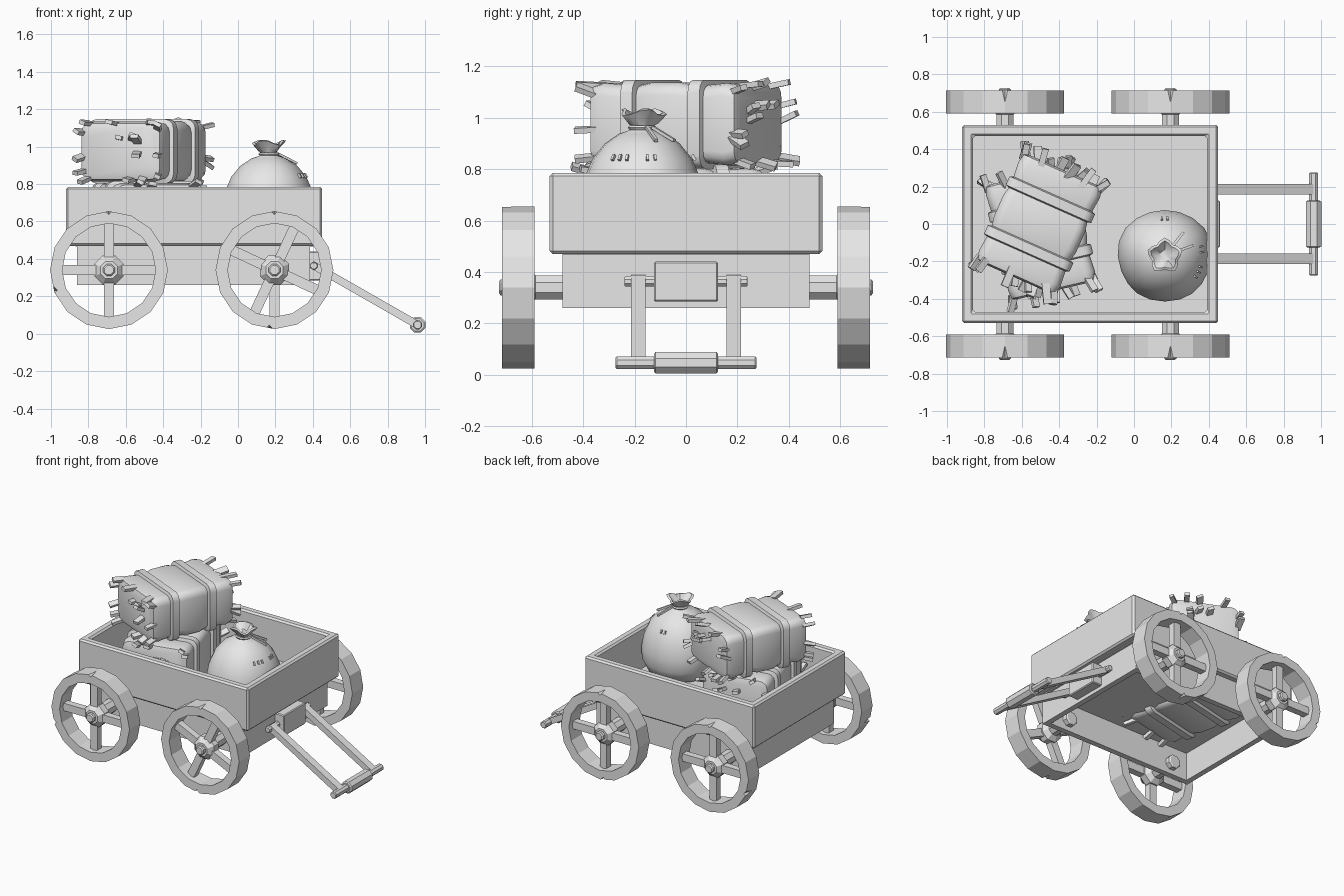
import bpy, bmesh, math, random
from math import sin, cos, pi, radians
from mathutils import Matrix, Vector, Euler

if "Cube" in bpy.data.objects:
    bpy.data.objects.remove(bpy.data.objects["Cube"], do_unlink=True)
random.seed(4)

grey = bpy.data.materials.new("plain_grey")
grey.use_nodes = True
grey.diffuse_color = (0.8, 0.8, 0.8, 1)
grey.node_tree.nodes["Principled BSDF"].inputs["Base Color"].default_value = grey.diffuse_color


def finish(name, bm, smooth=None):
    bmesh.ops.remove_doubles(bm, verts=bm.verts, dist=0.0005)
    bmesh.ops.recalc_face_normals(bm, faces=bm.faces)
    mesh = bpy.data.meshes.new(name)
    bm.to_mesh(mesh)
    bm.free()
    mesh.materials.append(grey)
    ob = bpy.data.objects.new(name, mesh)
    bpy.context.collection.objects.link(ob)
    if smooth:
        bpy.ops.object.select_all(action='DESELECT')
        bpy.context.view_layer.objects.active = ob
        ob.select_set(True)
        bpy.ops.object.shade_smooth_by_angle(angle=radians(smooth))
    return ob


def add_box(bm, center, size, rot=Matrix()):
    m = Matrix.Translation(center) @ rot @ Matrix.Diagonal((*size, 1))
    bmesh.ops.create_cube(bm, size=1, matrix=m)


def box(name, lo, hi, bevel=0):
    bm = bmesh.new()
    lo, hi = Vector(lo), Vector(hi)
    add_box(bm, (lo + hi) / 2, hi - lo)
    if bevel:
        bmesh.ops.bevel(bm, geom=bm.edges[:], offset=bevel, segments=1, affect='EDGES')
    return finish(name, bm)


def open_frame(name, lo, hi, thick):
    """Four walls with no top or bottom."""
    ob = box(name, lo, hi)
    bm = bmesh.new()
    bm.from_mesh(ob.data)
    bmesh.ops.delete(bm, geom=[f for f in bm.faces if abs(f.normal.z) > 0.5], context='FACES_ONLY')
    bm.to_mesh(ob.data)
    bm.free()
    wall = ob.modifiers.new("walls", 'SOLIDIFY')
    wall.thickness, wall.offset, wall.use_even_offset = thick, -1, True
    return ob


def loft(bm, rings, closed=False):
    """Skin a list of equal point rings, capping the ends unless closed."""
    vs = [[bm.verts.new(p) for p in ring] for ring in rings]
    n = len(vs[0])
    pairs = list(zip(vs, vs[1:])) + ([(vs[-1], vs[0])] if closed else [])
    for a, b in pairs:
        for i in range(n):
            j = (i + 1) % n
            bm.faces.new((a[i], a[j], b[j], b[i]))
    if not closed:
        bm.faces.new(vs[0])
        bm.faces.new(vs[-1])


def lathe(bm, profile, sides, matrix=Matrix(), closed=False):
    loft(bm, [[matrix @ Vector((r * cos(2 * pi * i / sides), r * sin(2 * pi * i / sides), z))
               for i in range(sides)] for r, z in profile], closed)


def rod_y(name, x, z, y0, y1, r, sides=8):
    bm = bmesh.new()
    m = Matrix.Translation((x, 0, z)) @ Matrix.Rotation(-pi / 2, 4, 'X') @ Matrix.Rotation(pi / 8, 4, 'Z')
    lathe(bm, [(r * 0.8, y0), (r, y0 + 0.006), (r, y1 - 0.006), (r * 0.8, y1)], sides, m)
    return finish(name, bm)


def chip(ob, place, radius, depth, rot):
    """Cut a small wedge out of a part."""
    bm = bmesh.new()
    m = Matrix.Translation(place) @ rot
    bmesh.ops.create_cone(bm, cap_ends=True, segments=4, radius1=radius, radius2=0.001, depth=depth, matrix=m)
    cutter = finish("chip_cutter", bm)
    mod = ob.modifiers.new("chip", 'BOOLEAN')
    mod.object, mod.operation, mod.solver = cutter, 'DIFFERENCE', 'EXACT'
    bpy.context.view_layer.objects.active = ob
    bpy.ops.object.modifier_apply(modifier=mod.name)
    bpy.data.objects.remove(cutter, do_unlink=True)


# Cart body, floor and hollow under-frame
body = open_frame("cart_walls", (-0.92, -0.53, 0.47), (0.45, 0.53, 0.785), 0.06)
edge = body.modifiers.new("worn_edges", 'BEVEL')
edge.width, edge.segments = 0.012, 1
open_frame("under_frame", (-0.86, -0.48, 0.26), (0.385, 0.48, 0.475), 0.04)
box("cart_floor", (-0.87, -0.48, 0.465), (0.4, 0.48, 0.49))

# Wheels with hubs, spokes and stub axles
for end, x, turn in (("rear", -0.69, 0), ("front", 0.195, 65)):
    for side, s in (("right", -1), ("left", 1)):
        m = Matrix.Translation((x, 0, 0.34)) @ Matrix.Rotation(-s * pi / 2, 4, 'X')
        bm = bmesh.new()
        lathe(bm, [(0.315, 0.59), (0.315, 0.715), (0.25, 0.715), (0.25, 0.59)], 16, m, closed=True)
        rim = finish(f"{end}_{side}_wheel_rim", bm)
        tilt = Matrix.Rotation(s * pi / 2, 4, 'X')
        chip(rim, (x, s * 0.685, 0.66), 0.028, 0.1, tilt)
        a = radians(200 + turn)
        chip(rim, (x + 0.315 * cos(a), s * 0.69, 0.34 + 0.315 * sin(a)), 0.026, 0.09, tilt)

        bm = bmesh.new()
        for k in range(4):
            a = radians(turn + (25 if s > 0 and turn else 0)) + k * pi / 2
            rot = Matrix.Rotation(-a, 4, 'Y')
            add_box(bm, Vector((x, s * 0.65, 0.34)) + rot @ Vector((0.16, 0, 0)), (0.2, 0.05, 0.055), rot)
        finish(f"{end}_{side}_spokes", bm)

        bm = bmesh.new()
        lathe(bm, [(0.05, 0.585), (0.085, 0.615), (0.085, 0.665), (0.05, 0.7),
                   (0.034, 0.7), (0.034, 0.72), (0.026, 0.727)], 8, m @ Matrix.Rotation(pi / 8, 4, 'Z'))
        finish(f"{end}_{side}_hub", bm)
        rod_y(f"{end}_{side}_axle", x, 0.34, *sorted((s * 0.40, s * 0.6)), 0.05)

# Drawbar: hinge block and pin, two arms, crossbar and grip
box("hinge_block", (0.38, -0.125, 0.285), (0.46, 0.125, 0.44), 0.006)
rod_y("hinge_pin", 0.405, 0.363, -0.24, 0.24, 0.022)
top, low = Vector((0.395, 0, 0.37)), Vector((0.96, 0, 0.047))
for side, s in (("right", -1), ("left", 1)):
    bm = bmesh.new()
    d = low - top
    mid = (top + low) / 2 + Vector((0, s * 0.186, 0))
    add_box(bm, mid, (d.length, 0.056, 0.042), Matrix.Rotation(math.atan2(-d.z, d.x), 4, 'Y'))
    finish(f"{side}_drawbar_arm", bm)
rod_y("crossbar", low.x, low.z, -0.275, 0.275, 0.026)
rod_y("drawbar_grip", low.x, low.z, -0.125, 0.125, 0.045)


# Straw bales: rounded block with raised straps and loose straw at both ends
def bale(name, center, angle, half_w=0.238, half_h=0.16):
    m = Matrix.Translation(center) @ Matrix.Rotation(radians(angle), 4, 'Z')

    def section(y, grow):
        pts = []
        for c, (sx, sz) in enumerate(((1, 1), (-1, 1), (-1, -1), (1, -1))):
            for k in range(4):
                a = (c + k / 3) * pi / 2
                pts.append(m @ Vector((sx * (half_w + grow - 0.05) + 0.05 * cos(a), y,
                                       sz * (half_h + grow - 0.05) + 0.05 * sin(a))))
        return pts

    half = [(0.315, -0.035), (0.305, -0.01), (0.26, 0.0), (0.175, -0.008), (0.168, 0.012),
            (0.118, 0.012), (0.111, -0.008), (0.06, 0.002)]
    steps = [(-y, g) for y, g in half] + half[::-1]
    bm = bmesh.new()
    loft(bm, [section(y, g) for y, g in steps])
    finish(name, bm, 40)

    bm = bmesh.new()
    for s in (-1, 1):
        for k in range(16):
            a = 2 * pi * k / 12 + random.uniform(-0.2, 0.2)
            reach = 0.95 if k < 12 else 0.45
            px = max(-1, min(1, 1.35 * cos(a))) * half_w * reach
            pz = max(-1, min(1, 1.35 * sin(a))) * half_h * reach
            lean = Euler((s * random.uniform(0, 0.5) * (1 if pz > 0 else -1), 0.6 * random.random(),
                          -s * px * 1.6 + random.uniform(-0.25, 0.25))).to_matrix().to_4x4()
            size = (random.uniform(0.03, 0.045), random.uniform(0.07, 0.12), 0.022)
            add_box(bm, m @ Vector((px, s * 0.325, pz)), size, m.to_3x3().to_4x4() @ lean)
    finish(name + "_loose_straw", bm)


bale("upper_bale", (-0.505, 0.0, 0.975), -24)
bale("lower_bale", (-0.5, -0.05, 0.625), 13, half_h=0.18)

# Grain sack with a gathered neck
sx, sy = 0.165, -0.17
bm = bmesh.new()
sack_profile = [(0.14, 0.48), (0.21, 0.5), (0.248, 0.58), (0.252, 0.67), (0.235, 0.76), (0.2, 0.84),
                (0.15, 0.9), (0.09, 0.938), (0.045, 0.953), (0.038, 0.965), (0.055, 0.985),
                (0.085, 1.02), (0.07, 1.025), (0.03, 0.985)]
lathe(bm, sack_profile, 20, Matrix.Translation((sx, sy, 0)))
for v in bm.verts:
    a = math.atan2(v.co.y - sy, v.co.x - sx)
    if v.co.z > 0.97:
        f = 1 + 0.14 * sin(5 * a)
        v.co.x, v.co.y = sx + (v.co.x - sx) * f, sy + (v.co.y - sy) * f
        v.co.z += 0.012 * sin(3 * a + 1)
    elif v.co.z < 0.9:
        v.co.x += (v.co.x - sx) * 0.03 * sin(3 * a)
        v.co.y += (v.co.y - sy) * 0.03 * cos(2 * a)
finish("sack", bm, 50)

bm = bmesh.new()
lathe(bm, [(0.05, 0.953), (0.056, 0.961), (0.05, 0.969)], 12, Matrix.Translation((sx, sy, 0)))
# Loose string ends and small stitches
for a in (0.35, 0.9):
    rot = Matrix.Rotation(a, 4, 'Z') @ Matrix.Rotation(0.45, 4, 'Y')
    add_box(bm, (sx + 0.105 * cos(a), sy + 0.105 * sin(a), 0.937), (0.12, 0.014, 0.012), rot)
finish("sack_tie", bm)
bm = bmesh.new()
for a in (-0.6, -0.45, -0.3, 0.1, 0.25, 1.5, 1.65):
    rot = Matrix.Rotation(a, 4, 'Z') @ Matrix.Rotation(1.0, 4, 'Y')
    add_box(bm, (sx + 0.2 * cos(a), sy + 0.2 * sin(a), 0.845), (0.025, 0.01, 0.012), rot)
finish("sack_stitches", bm)
